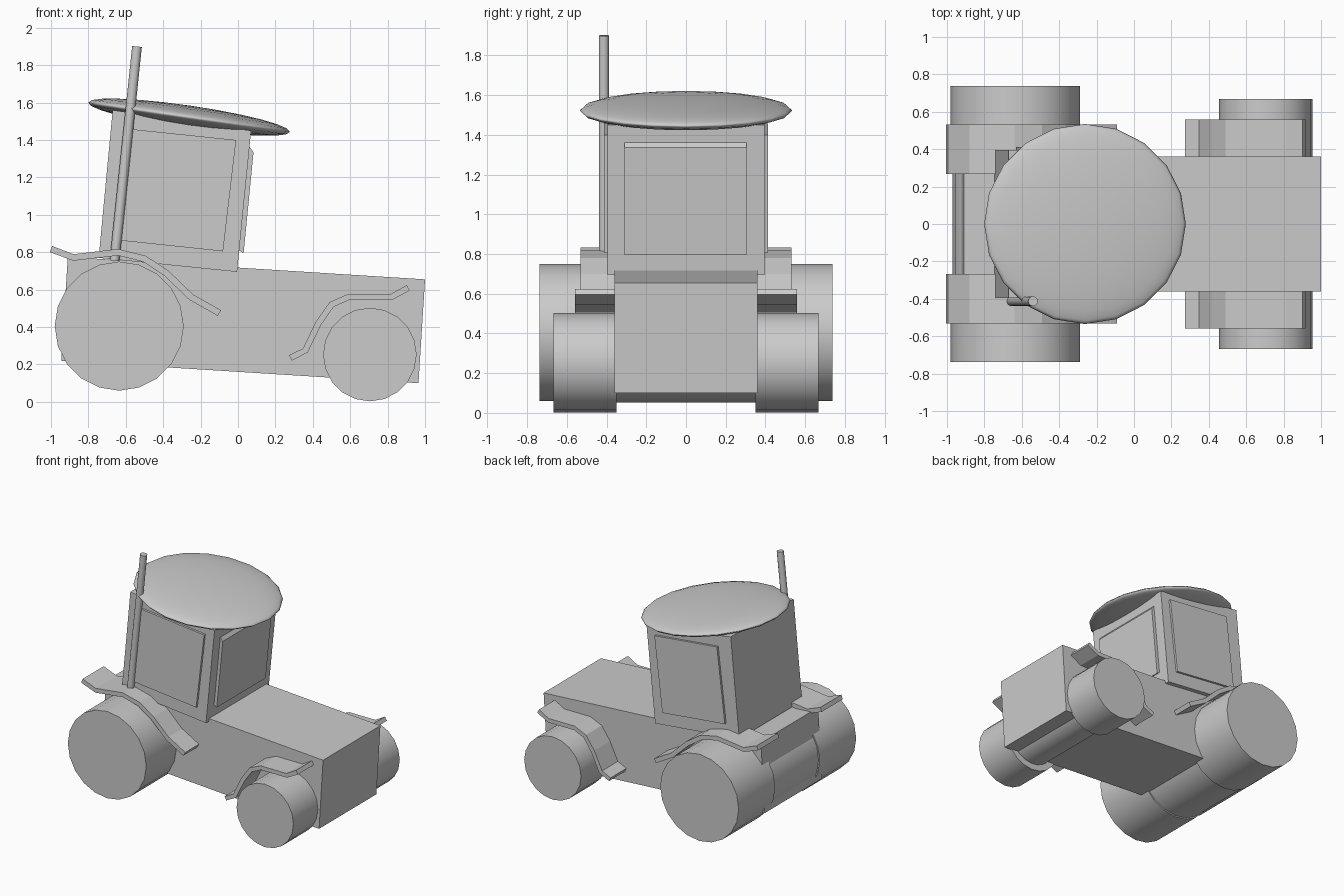
import bpy, bmesh
from math import radians, pi
from mathutils import Vector

if "Cube" in bpy.data.objects:
    bpy.data.objects.remove(bpy.data.objects["Cube"])


def prism(name, pts, y0, y1):
    """Closed x-z outline extruded from y0 to y1."""
    bm = bmesh.new()
    face = bm.faces.new([bm.verts.new((x, y0, z)) for x, z in pts])
    res = bmesh.ops.extrude_face_region(bm, geom=[face])
    verts = [v for v in res["geom"] if isinstance(v, bmesh.types.BMVert)]
    bmesh.ops.translate(bm, verts=verts, vec=(0, y1 - y0, 0))
    bmesh.ops.recalc_face_normals(bm, faces=bm.faces)
    mesh = bpy.data.meshes.new(name)
    bm.to_mesh(mesh)
    bm.free()
    ob = bpy.data.objects.new(name, mesh)
    bpy.context.collection.objects.link(ob)
    return ob


def strip(name, path, thick, y0, y1):
    """Bent sheet: a polyline in x-z thickened along its normals."""
    p = [Vector(q) for q in path]
    up, low = [], []
    for i, q in enumerate(p):
        d = (p[min(i + 1, len(p) - 1)] - p[max(i - 1, 0)]).normalized()
        n = Vector((-d.y, d.x)) * thick / 2
        up.append(q + n)
        low.append(q - n)
    return prism(name, [tuple(v) for v in up + low[::-1]], y0, y1)


def cylinder(name, a, b, r, sides=20):
    a, b = Vector(a), Vector(b)
    bpy.ops.mesh.primitive_cylinder_add(
        vertices=sides, radius=r, depth=(b - a).length, location=(a + b) / 2,
        rotation=(b - a).to_track_quat('Z', 'Y').to_euler())
    ob = bpy.context.object
    ob.name = name
    bpy.ops.object.shade_smooth_by_angle(angle=radians(35))
    return ob


# Tilted body and cab blocks
prism("body", [(-0.945, 0.22), (0.965, 0.10), (1.0, 0.655), (-0.91, 0.775)], -0.36, 0.36)
prism("cab", [(-0.745, 0.77), (-0.005, 0.695), (0.07, 1.45), (-0.67, 1.56)], -0.395, 0.395)

# Raised window panels
window = [(-0.63, 0.863), (-0.08, 0.805), (-0.01, 1.40), (-0.56, 1.457)]
prism("side_window_right", window, -0.412, -0.38)
prism("side_window_left", window, 0.38, 0.412)
prism("windshield", [(-0.01, 0.82), (0.03, 0.795), (0.083, 1.335), (0.063, 1.362), (0.04, 1.36)],
      -0.31, 0.305)

# Wheels, hubs and fenders on both sides
rear_arc = [(-1.0, 0.817), (-0.88, 0.772), (-0.64, 0.80), (-0.50, 0.765),
            (-0.38, 0.685), (-0.25, 0.56), (-0.10, 0.475)]
front_arc = [(0.28, 0.235), (0.36, 0.275), (0.43, 0.42), (0.50, 0.52),
             (0.59, 0.56), (0.82, 0.56), (0.91, 0.61)]
for side, s in (("right", -1), ("left", 1)):
    cylinder("rear_wheel_" + side, (-0.635, s * 0.28, 0.405), (-0.635, s * 0.738, 0.405), 0.345)
    cylinder("front_wheel_" + side, (0.705, s * 0.35, 0.253), (0.705, s * 0.668, 0.253), 0.25)
    strip("rear_fender_" + side, rear_arc, 0.035, *sorted((s * 0.268, s * 0.532)))
    strip("front_fender_" + side, front_arc, 0.033, *sorted((s * 0.32, s * 0.558)))
cylinder("rear_axle", (-0.635, -0.30, 0.405), (-0.635, 0.30, 0.405), 0.335)
cylinder("front_axle", (0.705, -0.36, 0.253), (0.705, 0.36, 0.253), 0.20)

# Leaning exhaust pipe
cylinder("exhaust_pipe", (-0.66, -0.413, 0.755), (-0.54, -0.413, 1.90), 0.026, 12)

# Flattened, tilted roof dome
bpy.ops.mesh.primitive_uv_sphere_add(segments=20, ring_count=12, radius=1,
                                     location=(-0.262, 0, 1.522),
                                     rotation=(0, radians(8.3), 0))
roof = bpy.context.object
roof.name = "roof"
roof.scale = (0.545, 0.535, 0.062)
bpy.ops.object.shade_smooth()
